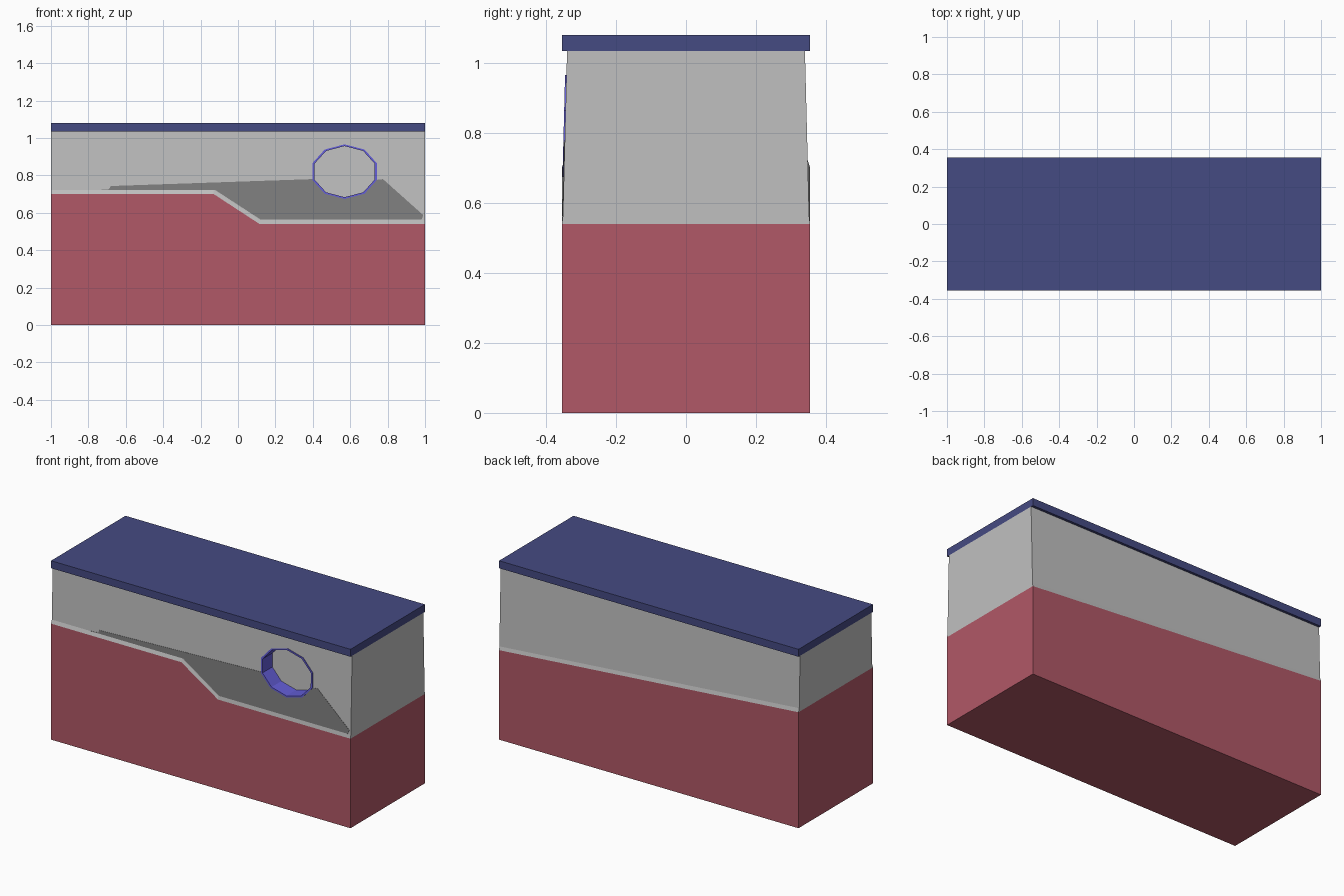
import bpy, bmesh, math

if "Cube" in bpy.data.objects:
    bpy.data.objects.remove(bpy.data.objects["Cube"])


def material(name, r, g, b):
    m = bpy.data.materials.new(name)
    m.diffuse_color = (r, g, b, 1)
    m.use_nodes = True
    m.node_tree.nodes["Principled BSDF"].inputs["Base Color"].default_value = m.diffuse_color
    return m


GREY = material("light_grey", 0.53, 0.53, 0.53)
DARK = material("dark_grey", 0.215, 0.215, 0.215)
RED = material("brick_red", 0.44, 0.098, 0.135)
NAVY = material("navy_blue", 0.06, 0.069, 0.225)
VIOLET = material("violet_blue", 0.125, 0.11, 0.68)


def wall_y(z):
    """Half depth of the slightly leaning upper wall at height z."""
    return 0.352 - 0.012 * (z - 0.562) / 0.473


def finish(name, bm, mats):
    bmesh.ops.recalc_face_normals(bm, faces=bm.faces)
    me = bpy.data.meshes.new(name)
    bm.to_mesh(me)
    bm.free()
    for m in mats:
        me.materials.append(m)
    ob = bpy.data.objects.new(name, me)
    bpy.context.collection.objects.link(ob)
    return ob


def loft(bm, loops, mats=None):
    """Bridge equal loops of points; returns the vertex loops."""
    vl = [[bm.verts.new(p) for p in lp] for lp in loops]
    n = len(vl[0])
    for k in range(len(vl) - 1):
        for i in range(n):
            j = (i + 1) % n
            f = bm.faces.new((vl[k][i], vl[k][j], vl[k + 1][j], vl[k + 1][i]))
            f.material_index = mats[k] if mats else 0
    return vl


# Body: red base with stepped front edge, thin sloped ledge, leaning grey walls
outline = [(-1, -1, 0.70), (-0.13, -1, 0.70), (0.115, -1, 0.54), (1, -1, 0.54),
           (1, 1, 0.54), (-1, 1, 0.70)]
LEDGE, TOP = 0.022, 1.035
bm = bmesh.new()
vl = loft(bm, [
    [(x, s * 0.355, 0) for x, s, z in outline],
    [(x, s * 0.355, z) for x, s, z in outline],
    [(x, s * wall_y(z + LEDGE), z + LEDGE) for x, s, z in outline],
    [(x, s * wall_y(TOP), TOP) for x, s, z in outline]], [1, 0, 0])
bm.faces.new(vl[0]).material_index = 1
bm.faces.new(vl[3])
body = finish("body", bm, [GREY, RED])

# Lid slab
bm = bmesh.new()
bmesh.ops.create_cube(bm, size=1)
for v in bm.verts:
    v.co = (v.co.x * 2, v.co.y * 0.71, TOP + (v.co.z + 0.5) * 0.045)
finish("lid", bm, [NAVY])


# Ten-sided porthole
def oval(scale, depth):
    pts = []
    for i in range(10):
        a = i * math.pi / 5
        z = 0.82 + 0.146 * scale * math.cos(a)
        pts.append((0.57 + 0.181 * scale * math.sin(a), -wall_y(z) + depth, z))
    return pts


# Recess cutter
bm = bmesh.new()
vl = loft(bm, [oval(0.97, -0.05), oval(0.97, 0.09)])
bm.faces.new(vl[0])
bm.faces.new(vl[1])
cutter = finish("porthole_cutter", bm, [GREY])
cutter.hide_render = True
cutter.hide_viewport = True
cutter.display_type = 'WIRE'
mod = body.modifiers.new("porthole_recess", 'BOOLEAN')
mod.operation = 'DIFFERENCE'
mod.solver = 'EXACT'
mod.object = cutter

# Porthole frame lining the recess
bm = bmesh.new()
lp = [oval(1.0, 0.02), oval(1.0, -0.004), oval(0.935, -0.004),
      oval(0.935, 0.092), oval(0.99, 0.092)]
loft(bm, lp + [lp[0]])
bmesh.ops.remove_doubles(bm, verts=bm.verts, dist=1e-5)
finish("porthole_frame", bm, [VIOLET])

# Dark painted panel wrapping under the porthole
panel = [(-0.745, 0.722), (-0.69, 0.726), (-0.68, 0.743), (0.398, 0.78)]
panel += [(p[0], p[2]) for p in (oval(0.98, 0)[i] for i in (7, 6, 5, 4, 3))]
panel += [(0.775, 0.78), (0.99, 0.588), (0.985, 0.572), (0.98, 0.564),
          (0.122, 0.563), (-0.122, 0.722)]
bm = bmesh.new()
vl = loft(bm, [[(x, -wall_y(z) + d, z) for x, z in panel] for d in (0.001, -0.0015)])
bm.faces.new(vl[0])
bm.faces.new(vl[1])
finish("dark_panel", bm, [DARK])
